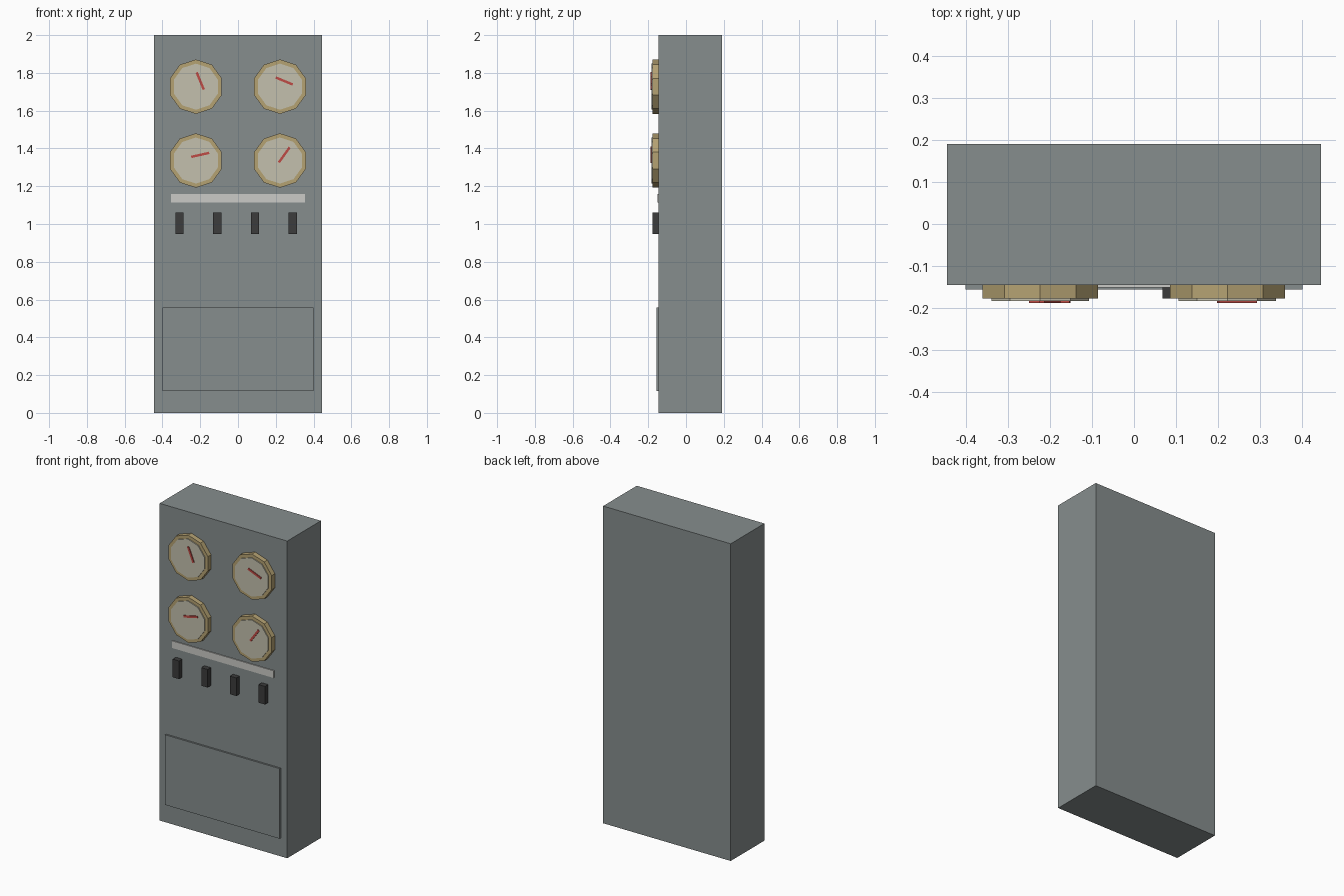
import bpy
import math

if "Cube" in bpy.data.objects:
    bpy.data.objects.remove(bpy.data.objects["Cube"])


def material(name, r, g, b):
    m = bpy.data.materials.new(name)
    m.diffuse_color = (r, g, b, 1)
    m.use_nodes = True
    m.node_tree.nodes["Principled BSDF"].inputs["Base Color"].default_value = m.diffuse_color
    return m


PAINT = material("grey_paint", 0.24, 0.27, 0.27)
BRASS = material("brass", 0.46, 0.36, 0.17)
CREAM = material("cream", 0.55, 0.53, 0.42)
RED = material("red", 0.52, 0.07, 0.06)
BLACK = material("black", 0.045, 0.045, 0.045)
WHITE = material("off_white", 0.6, 0.6, 0.57)

FRONT = -0.145  # y of the cabinet's front face


def box(name, x, z, width, height, y_front, y_back, mat, tilt=0):
    bpy.ops.mesh.primitive_cube_add(size=1, location=(x, (y_front + y_back) / 2, z))
    ob = bpy.context.object
    ob.name = name
    ob.scale = (width, y_back - y_front, height)
    ob.rotation_euler.y = -math.radians(tilt)
    ob.data.materials.append(mat)
    return ob


def disc(name, x, z, radius, y_front, y_back, mat):
    # ten-sided disc facing the front, one corner pointing up
    bpy.ops.mesh.primitive_cylinder_add(
        vertices=10, radius=radius, depth=y_back - y_front,
        location=(x, (y_front + y_back) / 2, z),
        rotation=(math.pi / 2, 0, 0))
    ob = bpy.context.object
    ob.name = name
    ob.data.materials.append(mat)
    return ob


# Cabinet and lower access panel
box("cabinet", 0, 1, 0.89, 2, FRONT, 0.19, PAINT)
box("access_panel", 0, 0.336, 0.80, 0.442, -0.156, FRONT, PAINT)

# Four gauges: bezel, dial face and needle
gauges = [(-0.223, 1.727, -67.5), (0.222, 1.727, -22.5),
          (-0.223, 1.336, 12.5), (0.222, 1.336, 54.5)]
for i, (x, z, tilt) in enumerate(gauges, 1):
    disc(f"gauge_bezel_{i}", x, z, 0.144, -0.177, FRONT, BRASS)
    disc(f"gauge_face_{i}", x, z, 0.122, -0.183, -0.177, CREAM)
    box(f"gauge_needle_{i}", x + 0.023, z + 0.03, 0.098, 0.013,
        -0.188, -0.182, RED, tilt)

# Label strip and row of switches
box("label_strip", 0, 1.137, 0.71, 0.045, -0.151, FRONT, WHITE)
for i in range(4):
    box(f"switch_{i + 1}", -0.31 + 0.2 * i, 1.003, 0.044, 0.114,
        -0.177, FRONT, BLACK)
